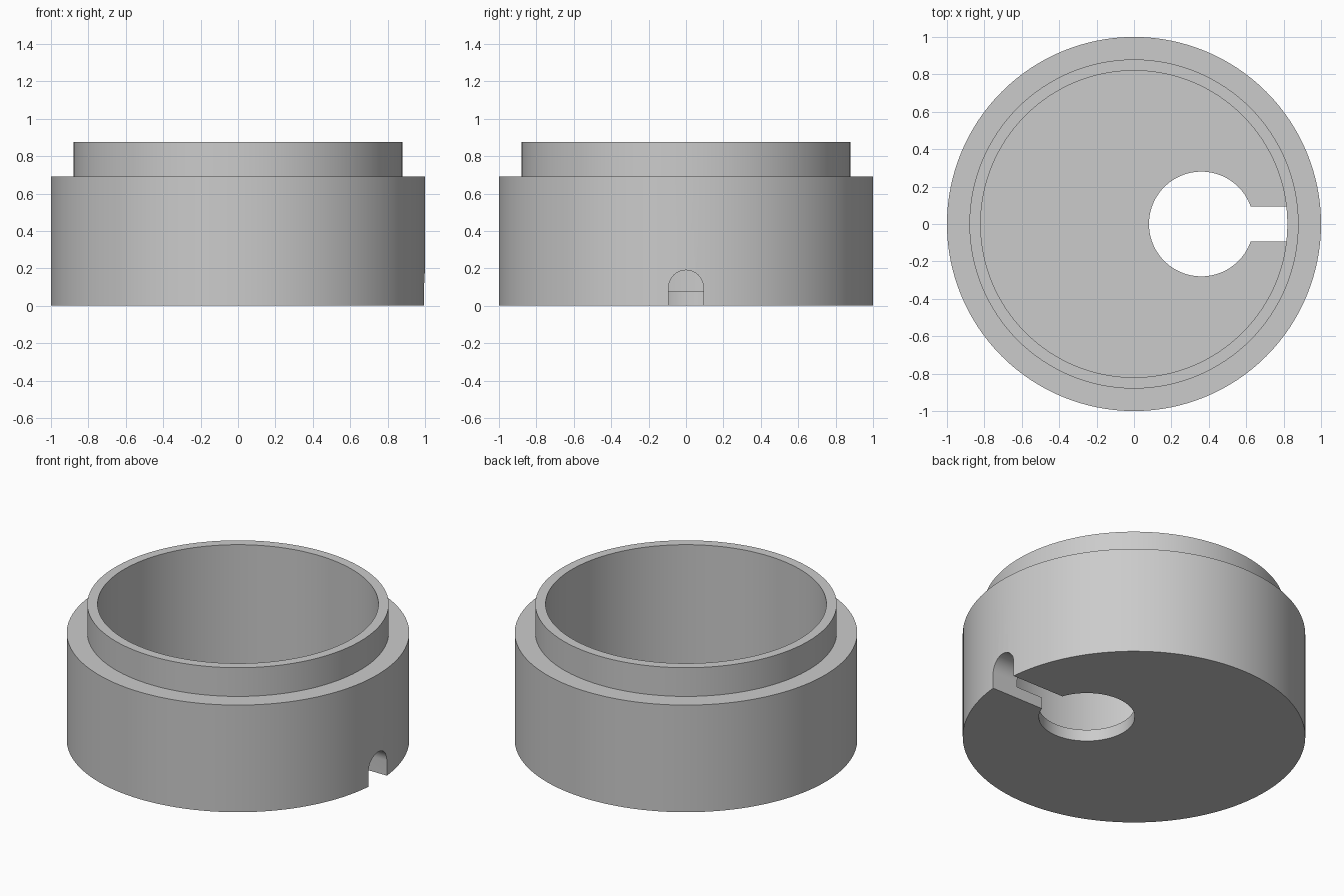
import bpy, bmesh, math
from mathutils import Matrix

if "Cube" in bpy.data.objects:
    bpy.data.objects.remove(bpy.data.objects["Cube"])

SEGMENTS = 128
FLOOR = 0.075
HOLE_X, HOLE_R = 0.36, 0.28
SLOT_R, SLOT_TOP = 0.093, 0.19

grey = bpy.data.materials.new("plain_grey")
grey.use_nodes = True
colour = (0.6, 0.6, 0.6, 1)
grey.diffuse_color = colour
grey.node_tree.nodes["Principled BSDF"].inputs["Base Color"].default_value = colour


def add_object(name, bm):
    bmesh.ops.recalc_face_normals(bm, faces=bm.faces)
    mesh = bpy.data.meshes.new(name)
    bm.to_mesh(mesh)
    bm.free()
    mesh.materials.append(grey)
    obj = bpy.data.objects.new(name, mesh)
    bpy.context.collection.objects.link(obj)
    return obj


# Stepped cup: wall profile turned about z, then closed by two floor discs
bm = bmesh.new()
profile = [(1, 0), (1, 0.69), (0.88, 0.69), (0.88, 0.875), (0.82, 0.875), (0.82, FLOOR)]
verts = [bm.verts.new((r, 0, z)) for r, z in profile]
edges = [bm.edges.new(pair) for pair in zip(verts, verts[1:])]
bmesh.ops.spin(bm, geom=verts + edges, cent=(0, 0, 0), axis=(0, 0, 1),
               angle=math.tau, steps=SEGMENTS, use_merge=False)
bmesh.ops.remove_doubles(bm, verts=bm.verts, dist=0.0001)
bmesh.ops.holes_fill(bm, edges=[e for e in bm.edges if e.is_boundary], sides=0)
cup = add_object("stepped_cup", bm)

# Round hole through the floor
bm = bmesh.new()
bmesh.ops.create_cone(bm, cap_ends=True, segments=96, radius1=HOLE_R, radius2=HOLE_R,
                      depth=0.3, matrix=Matrix.Translation((HOLE_X, 0, 0)))
hole = add_object("floor_hole_cutter", bm)

# Arched cable slot from the hole out through the left wall
bm = bmesh.new()
arch = [(-SLOT_R, -0.1), (SLOT_R, -0.1)]
for i in range(33):
    a = math.pi * i / 32
    arch.append((SLOT_R * math.cos(a), SLOT_TOP - SLOT_R + SLOT_R * math.sin(a)))
face = bm.faces.new([bm.verts.new((HOLE_X, y, z)) for y, z in arch])
extruded = bmesh.ops.extrude_face_region(bm, geom=[face])["geom"]
bmesh.ops.translate(bm, vec=(0.8, 0, 0),
                    verts=[g for g in extruded if isinstance(g, bmesh.types.BMVert)])
slot = add_object("cable_slot_cutter", bm)

# Cut both openings
bpy.context.view_layer.objects.active = cup
for cutter in (hole, slot):
    cutter.hide_render = True
    mod = cup.modifiers.new(cutter.name, "BOOLEAN")
    mod.operation = "DIFFERENCE"
    mod.solver = "EXACT"
    mod.object = cutter
    bpy.ops.object.modifier_apply(modifier=mod.name)
    bpy.data.objects.remove(cutter)

bpy.ops.object.select_all(action="DESELECT")
cup.select_set(True)
bpy.ops.object.shade_smooth_by_angle(angle=math.radians(30))
